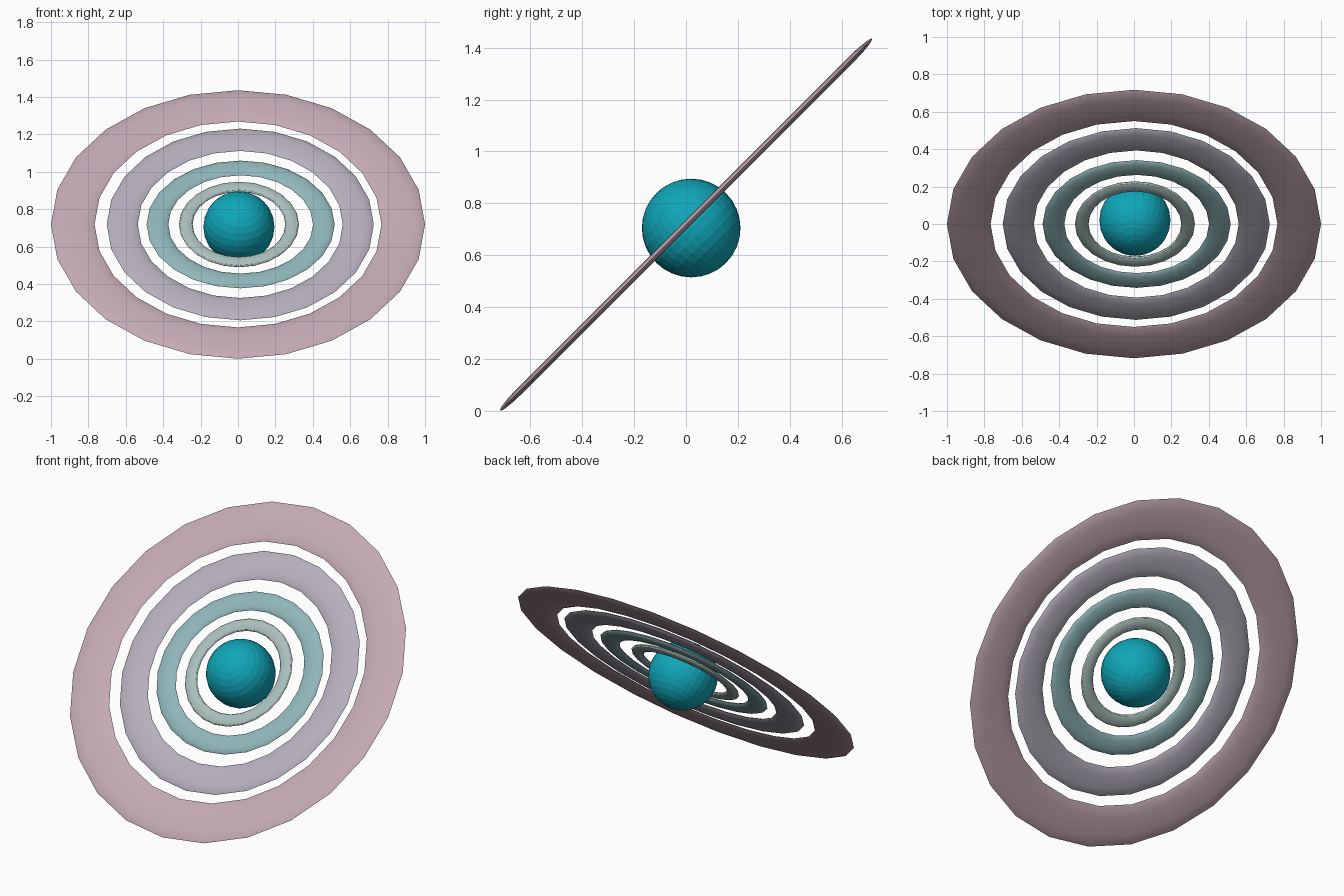
import bpy
from math import radians

if "Cube" in bpy.data.objects:
    bpy.data.objects.remove(bpy.data.objects["Cube"])

TILT = radians(45)


def paint(obj, color):
    mat = bpy.data.materials.new(obj.name + "_color")
    mat.diffuse_color = (*color, 1)
    mat.use_nodes = True
    mat.node_tree.nodes["Principled BSDF"].inputs["Base Color"].default_value = mat.diffuse_color
    obj.data.materials.append(mat)


def ring(name, x, outer, inner, stretch, color):
    """Flattened torus, tilted about x; stretch is its in-plane depth / width."""
    tube = (outer - inner) / 2
    bpy.ops.mesh.primitive_torus_add(
        major_segments=24, minor_segments=12,
        major_radius=(outer + inner) / 2, minor_radius=tube,
        location=(x, 0, 0.718), rotation=(TILT, 0, 0))
    obj = bpy.context.object
    obj.name = name
    obj.scale = (1, stretch, 0.014 / tube)
    bpy.ops.object.transform_apply(location=False, rotation=False, scale=True)
    bpy.ops.object.shade_smooth_by_angle(angle=radians(30))
    paint(obj, color)


# Rings, from the outside in
ring("outer_ring", 0.0, 1.0, 0.767, 1.015, (0.55, 0.40, 0.46))
ring("second_ring", 0.012, 0.714, 0.548, 1.015, (0.47, 0.43, 0.51))
ring("third_ring", 0.014, 0.503, 0.387, 0.96, (0.28, 0.47, 0.49))
ring("inner_ring", 0.005, 0.321, 0.248, 1.0, (0.40, 0.52, 0.50))

# Planet ball in the middle
bpy.ops.mesh.primitive_uv_sphere_add(
    segments=32, ring_count=16, radius=0.19,
    location=(0.005, 0.02, 0.705), rotation=(TILT, 0, 0))
planet = bpy.context.object
planet.name = "planet"
paint(planet, (0.005, 0.38, 0.48))
